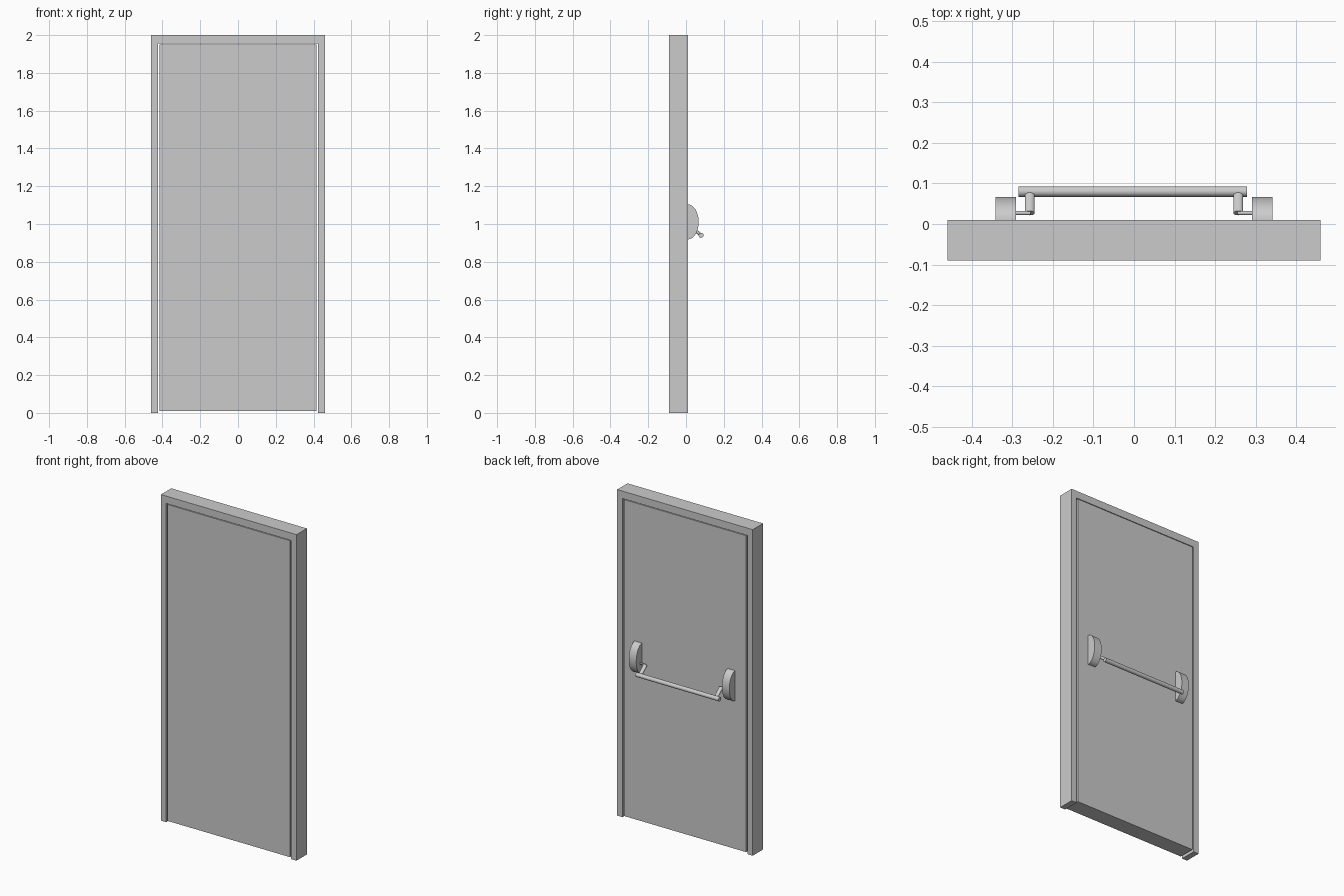
import bpy, bmesh, math
from mathutils import Vector, Matrix

if "Cube" in bpy.data.objects:
    bpy.data.objects.remove(bpy.data.objects["Cube"])


def finish(name, bm, smooth=False):
    bmesh.ops.recalc_face_normals(bm, faces=bm.faces)
    me = bpy.data.meshes.new(name)
    bm.to_mesh(me)
    bm.free()
    ob = bpy.data.objects.new(name, me)
    bpy.context.collection.objects.link(ob)
    if smooth:
        bpy.ops.object.select_all(action='DESELECT')
        ob.select_set(True)
        bpy.context.view_layer.objects.active = ob
        bpy.ops.object.shade_smooth_by_angle(angle=math.radians(35))
    return ob


def prism(name, points, depth, smooth=False):
    """Extrude a closed planar outline along the vector depth."""
    bm = bmesh.new()
    face = bm.faces.new([bm.verts.new(p) for p in points])
    ext = bmesh.ops.extrude_face_region(bm, geom=[face])
    verts = [g for g in ext['geom'] if isinstance(g, bmesh.types.BMVert)]
    bmesh.ops.translate(bm, vec=depth, verts=verts)
    return finish(name, bm, smooth)


def rod(name, a, b, r, flat=1.0):
    """Cylinder from a to b; flat squashes the section across x."""
    a, b = Vector(a), Vector(b)
    axis = (b - a).normalized()
    u = Vector((1, 0, 0)) if abs(axis.x) < 0.5 else Vector((0, 1, 0))
    v = axis.cross(u)
    ring = [2 * math.pi * i / 32 for i in range(32)]
    pts = [a + u * r * math.cos(t) + v * r * flat * math.sin(t) for t in ring]
    return prism(name, pts, b - a, True)


Y0, Y1 = -0.09, 0.01

# Door frame: two jambs and a header
outline = [(-0.46, 0), (-0.46, 2), (0.46, 2), (0.46, 0),
           (0.424, 0), (0.424, 1.955), (-0.424, 1.955), (-0.424, 0)]
prism("door_frame", [(x, Y0, z) for x, z in outline], (0, Y1 - Y0, 0))

# Door leaf
leaf = [(-0.415, 0.01), (-0.415, 1.951), (0.415, 1.951), (0.415, 0.01)]
prism("door_leaf", [(x, Y0, z) for x, z in leaf], (0, Y1 - Y0, 0))

# Push bar hardware on the back
PIVOT, GRIP = (0.027, 0.985), (0.08, 0.94)
for s, side in ((-1, "left"), (1, "right")):
    # Half-round housing
    arc = [math.pi * (i / 32 - 0.5) for i in range(33)]
    pts = [(s * 0.291, Y1 + 0.057 * math.cos(t), 1.011 + 0.0925 * math.sin(t)) for t in arc]
    prism(side + "_housing", pts, (s * 0.05, 0, 0), True)
    # Pivot pin and lever arm
    rod(side + "_pivot_pin", (s * 0.295, *PIVOT), (s * 0.255, *PIVOT), 0.005)
    rod(side + "_lever_arm", (s * 0.257, *PIVOT), (s * 0.257, *GRIP), 0.012, 0.7)

# Horizontal push bar
rod("push_bar", (-0.285, *GRIP), (0.279, *GRIP), 0.013)
